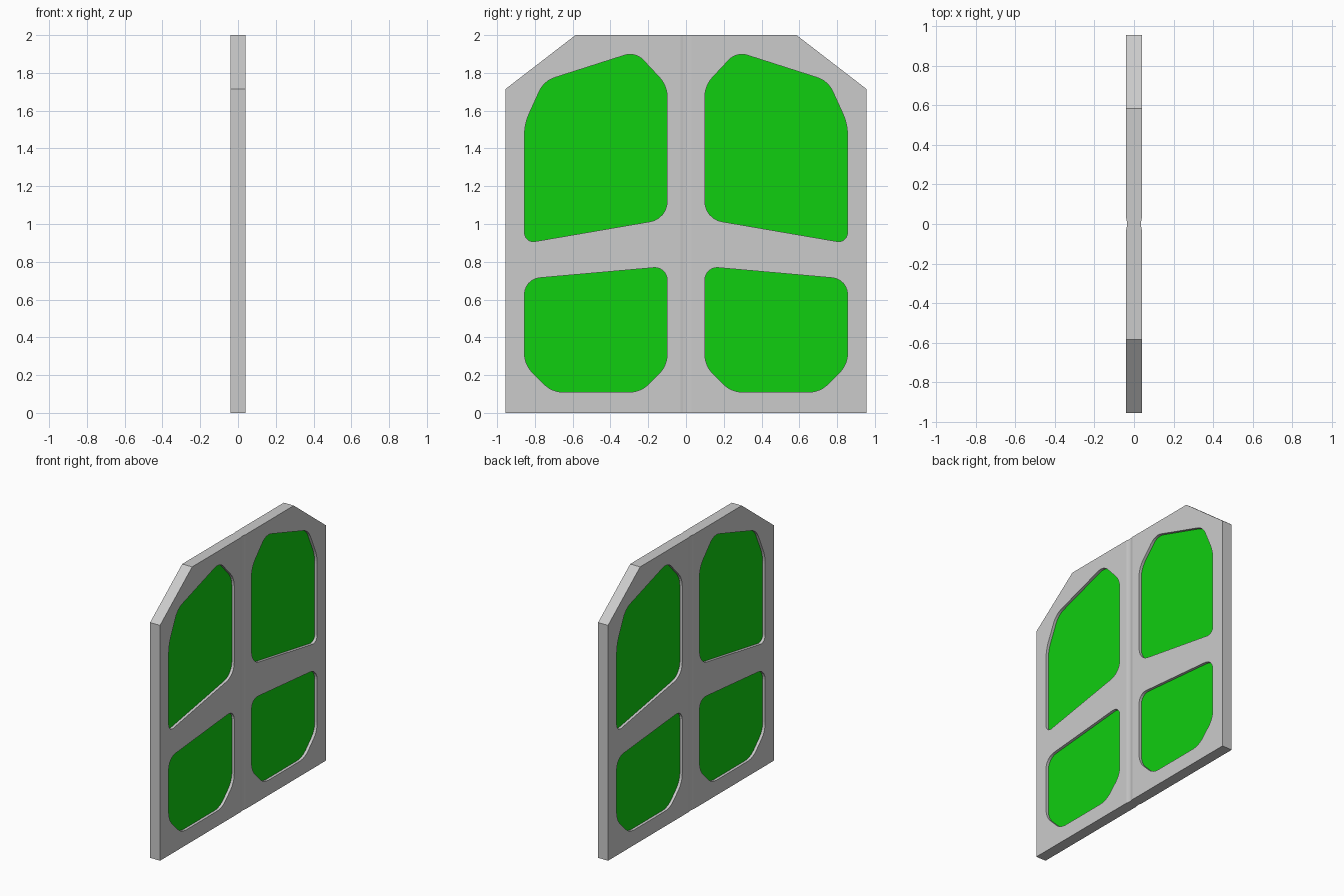
import bpy, bmesh, math
from mathutils import Vector

cube = bpy.data.objects.get("Cube")
if cube:
    bpy.data.objects.remove(cube, do_unlink=True)


def material(name, rgb):
    m = bpy.data.materials.new(name)
    m.use_nodes = True
    m.diffuse_color = (*rgb, 1)
    m.node_tree.nodes["Principled BSDF"].inputs["Base Color"].default_value = (*rgb, 1)
    return m


GREY = material("frame grey", (0.6, 0.6, 0.6))
GREEN = material("pane green", (0.005, 0.62, 0.005))
HALF_THICK, HALF_PANE = 0.04, 0.02


def rounded(corners, steps=6):
    """Round each (y, z, trim) corner with a circular arc."""
    points = []
    for i, (y, z, trim) in enumerate(corners):
        c = Vector((y, z))
        before = Vector(corners[i - 1][:2]) - c
        after = Vector(corners[(i + 1) % len(corners)][:2]) - c
        a, b = c + before.normalized() * trim, c + after.normalized() * trim
        w = math.sin(before.angle(after) / 2)
        for k in range(steps + 1):
            t = k / steps
            fa, fc, fb = (1 - t) ** 2, 2 * t * (1 - t) * w, t * t
            points.append((a * fa + c * fc + b * fb) / (fa + fc + fb))
    return points


def flipped(points):
    return [(-y, z) for y, z in reversed(points)]


def plate(name, loops, half, mat, groove=False):
    """Fill the outline (further loops are holes) and thicken it along x."""
    bm = bmesh.new()
    for loop in loops:
        vs = [bm.verts.new((-half, y, z)) for y, z in loop]
        for i, v in enumerate(vs):
            bm.edges.new((vs[i - 1], v))
    bmesh.ops.triangle_fill(bm, use_beauty=True, edges=bm.edges[:])
    new = bmesh.ops.extrude_face_region(bm, geom=bm.faces[:])["geom"]
    bmesh.ops.translate(bm, vec=(2 * half, 0, 0),
                        verts=[g for g in new if isinstance(g, bmesh.types.BMVert)])
    if groove:
        # Shallow rounded channel down the centre of both sides
        for y in (-0.03, -0.015, 0, 0.015, 0.03):
            bmesh.ops.bisect_plane(bm, geom=bm.verts[:] + bm.edges[:] + bm.faces[:],
                                   plane_co=(0, y, 0), plane_no=(0, 1, 0))
        for v in bm.verts:
            if abs(v.co.y) < 0.029:
                v.co.x *= 1 - 0.12 * (1 - (v.co.y / 0.03) ** 2)
    bmesh.ops.recalc_face_normals(bm, faces=bm.faces[:])
    mesh = bpy.data.meshes.new(name)
    bm.to_mesh(mesh)
    bm.free()
    mesh.materials.append(mat)
    ob = bpy.data.objects.new(name, mesh)
    bpy.context.collection.objects.link(ob)
    return ob


# Window outlines on the +y half
upper = rounded([(0.10, 1.733, 0.06), (0.267, 1.912, 0.06), (0.752, 1.757, 0.06),
                 (0.855, 1.53, 0.06), (0.855, 0.898, 0.055), (0.10, 1.028, 0.09)])
lower = rounded([(0.10, 0.25, 0.06), (0.24, 0.11, 0.06), (0.71, 0.11, 0.06),
                 (0.855, 0.255, 0.06), (0.855, 0.708, 0.08), (0.10, 0.775, 0.07)])
windows = {"upper_back_pane": upper, "lower_back_pane": lower,
           "upper_front_pane": flipped(upper), "lower_front_pane": flipped(lower)}

# Frame with clipped top corners and four openings
half_outline = [(0.955, 0), (0.955, 1.715), (0.585, 2)]
plate("frame", [half_outline + flipped(half_outline), *windows.values()],
      HALF_THICK, GREY, groove=True)

# Recessed panes
for name, loop in windows.items():
    plate(name, [loop], HALF_PANE, GREEN)
